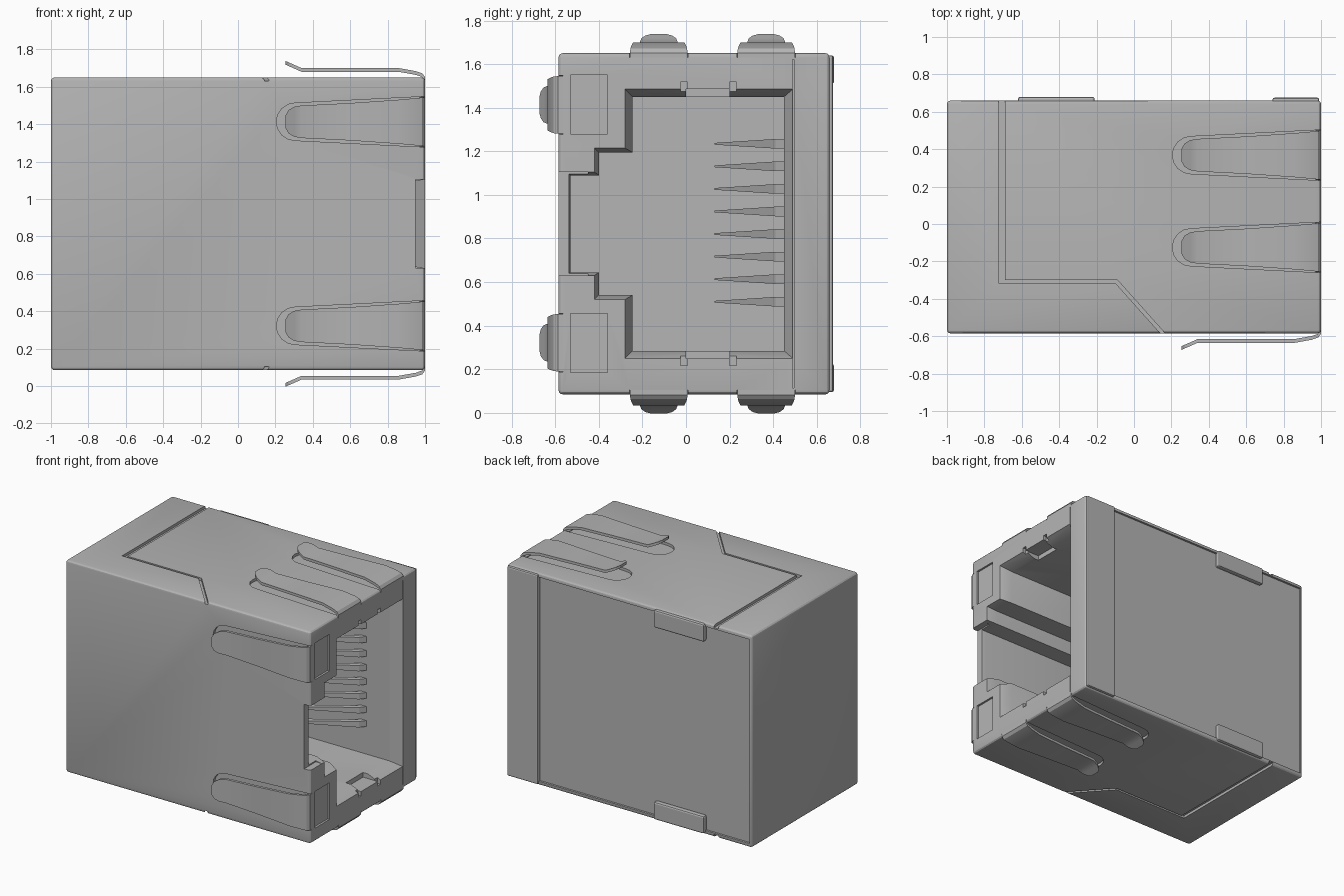
import bpy, bmesh, math

if "Cube" in bpy.data.objects:
    bpy.data.objects.remove(bpy.data.objects["Cube"], do_unlink=True)

grey = bpy.data.materials.new("plain grey")
grey.use_nodes = True
grey.diffuse_color = (0.46, 0.46, 0.46, 1)
grey.node_tree.nodes["Principled BSDF"].inputs["Base Color"].default_value = (0.46, 0.46, 0.46, 1)

TOP, BOTTOM, FRONT = 1.65, 0.085, -0.585
MID_Z = (TOP + BOTTOM) / 2


def loft(name, rings):
    """Solid through a series of matching point rings, capped at both ends."""
    bm = bmesh.new()
    rows = [[bm.verts.new(p) for p in ring] for ring in rings]
    n = len(rows[0])
    for a, b in zip(rows, rows[1:]):
        for i in range(n):
            j = (i + 1) % n
            bm.faces.new((a[i], a[j], b[j], b[i]))
    bm.faces.new(rows[0])
    bm.faces.new(rows[-1])
    bmesh.ops.recalc_face_normals(bm, faces=bm.faces)
    mesh = bpy.data.meshes.new(name)
    bm.to_mesh(mesh)
    bm.free()
    mesh.materials.append(grey)
    obj = bpy.data.objects.new(name, mesh)
    bpy.context.collection.objects.link(obj)
    return obj


def box(name, x, y, z):
    return loft(name, [[(x[0], y[0], h), (x[1], y[0], h), (x[1], y[1], h), (x[0], y[1], h)] for h in z])


def flip(z):
    return 2 * MID_Z - z


def activate(obj):
    bpy.ops.object.select_all(action="DESELECT")
    obj.select_set(True)
    bpy.context.view_layer.objects.active = obj


def bevel(obj, width, segments):
    mod = obj.modifiers.new("bevel", "BEVEL")
    mod.width, mod.segments = width, segments
    activate(obj)
    bpy.ops.object.modifier_apply(modifier=mod.name)


def cut(obj, cutter):
    mod = obj.modifiers.new("cut", "BOOLEAN")
    mod.operation, mod.solver, mod.object = "DIFFERENCE", "EXACT", cutter
    activate(obj)
    bpy.ops.object.modifier_apply(modifier=mod.name)
    bpy.data.objects.remove(cutter, do_unlink=True)


# Outer shield
shield = box("shield", (-1, 1), (FRONT, 0.66), (BOTTOM, TOP))
bevel(shield, 0.02, 3)

# Stepped socket with a flared mouth
lower_outer = [(-0.55, 0.63), (-0.42, 0.63), (-0.42, 0.52), (-0.28, 0.52), (-0.28, 0.25), (0.49, 0.25)]
lower_inner = [(-0.53, 0.645), (-0.4, 0.645), (-0.4, 0.54), (-0.245, 0.54), (-0.245, 0.285), (0.45, 0.285)]


def socket_ring(x, half):
    full = half + [(y, flip(z)) for y, z in reversed(half)]
    return [(x, y, z) for y, z in full]


cut(shield, loft("socket_cutter", [socket_ring(-0.15, lower_inner), socket_ring(0.92, lower_inner),
                                   socket_ring(1.0, lower_outer), socket_ring(1.1, lower_outer)]))
cut(shield, box("latch_notch", (0.95, 1.1), (-0.7, -0.45), (0.63, flip(0.63))))
cut(shield, box("mouth_notch", (0.88, 1.1), (0.0, 0.2), (0.25, flip(0.25))))
cut(shield, box("frame_seam", (0.985, 1.1), (0.488, 0.496), (0, 2)))
cut(shield, box("rear_recess", (-0.98, 0.74), (0.645, 0.8), (0.115, flip(0.115))))

# Seam of the folded rear cover, above and below
seam = [(-0.725, 0.8), (-0.725, -0.315), (-0.1, -0.315), (0.155, -0.6), (0.18, -0.6),
        (-0.088, -0.3), (-0.69, -0.3), (-0.69, 0.8)]
for levels in ((TOP - 0.02, 1.8), (-0.1, BOTTOM + 0.02)):
    cut(shield, loft("seam_cutter", [[(x, y, z) for x, y in seam] for z in levels]))

# Square windows and small relief notches on the socket face
for side in (lambda z: z, flip):
    zs = sorted((side(0.185), side(0.455)))
    cut(shield, box("window_cutter", (0.985, 1.1), (-0.53, -0.36), zs))
    for y in (-0.01, 0.215):
        zs = sorted((side(0.218), side(0.27)))
        cut(shield, box("relief_cutter", (0.975, 1.1), (y - 0.016, y + 0.016), zs))

# Grounding springs: placement on each face, u across and h outward
FACES = {
    "top": lambda x, u, h: (x, u, TOP + h),
    "bottom": lambda x, u, h: (x, u, BOTTOM - h),
    "front": lambda x, u, h: (x, FRONT - h, u),
}
SPRINGS = [("top", -0.125), ("top", 0.368), ("bottom", -0.125), ("bottom", 0.368),
           ("front", 1.413), ("front", flip(1.413))]
# Stations along a spring: x, height, half width
STATIONS = [(1.0, -0.03, 0.132), (0.999, 0.002, 0.132), (0.985, 0.022, 0.13), (0.95, 0.034, 0.126),
            (0.86, 0.05, 0.118), (0.6, 0.05, 0.1), (0.34, 0.05, 0.087), (0.3, 0.068, 0.08),
            (0.27, 0.081, 0.062), (0.255, 0.088, 0.035)]


def slot_outline(u):
    """Tapered slot with a round closed end."""
    pts = [(1.1, u - 0.14), (1.1, u + 0.14)]
    for i in range(9):
        a = math.pi / 2 + math.pi * i / 8
        pts.append((0.305 + 0.1 * math.cos(a), u + 0.1 * math.sin(a)))
    return pts


for face, u in SPRINGS:
    put = FACES[face]
    cut(shield, loft("slot_cutter", [[put(x, v, h) for x, v in slot_outline(u)] for h in (-0.02, 0.1)]))
    rings = []
    for x, h, w in STATIONS:
        rings.append([put(x, u - w, h - 0.02), put(x, u + w, h - 0.02), put(x, u + w, h), put(x, u - w, h)])
    # Close the fold against the socket face
    rings[0] = [put(0.97, u - 0.132, -0.03), put(0.97, u + 0.132, -0.03),
                put(1.0, u + 0.132, -0.03), put(1.0, u - 0.132, -0.03)]
    rings[1] = [put(0.97, u - 0.132, -0.015), put(0.97, u + 0.132, -0.015),
                put(1.0, u + 0.132, 0.002), put(1.0, u - 0.132, 0.002)]
    spring = loft(face + "_spring", rings)
    activate(spring)
    bpy.ops.object.shade_smooth_by_angle(angle=math.radians(25))

activate(shield)
bpy.ops.object.shade_smooth_by_angle(angle=math.radians(25))

# Folded side tabs on the rear face
for z in ((1.51, 1.64), (flip(1.64), flip(1.51))):
    tab = box("rear_tab", (-0.62, -0.21), (0.64, 0.68), z)
    bevel(tab, 0.012, 2)
strip = box("rear_strip", (0.74, 0.99), (0.64, 0.675), (BOTTOM + 0.01, TOP - 0.01))
bevel(strip, 0.01, 2)

# Tapered contacts inside the socket
for i in range(8):
    z = 0.51 + i * 0.1035
    rings = []
    for x, y, w in ((0.74, 0.46, 0.022), (0.7, 0.41, 0.022), (0.2, 0.13, 0.004)):
        rings.append([(x, y, z - w), (x, y, z + w), (x - 0.03, y + 0.02, z + w), (x - 0.03, y + 0.02, z - w)])
    loft("contact", rings)
